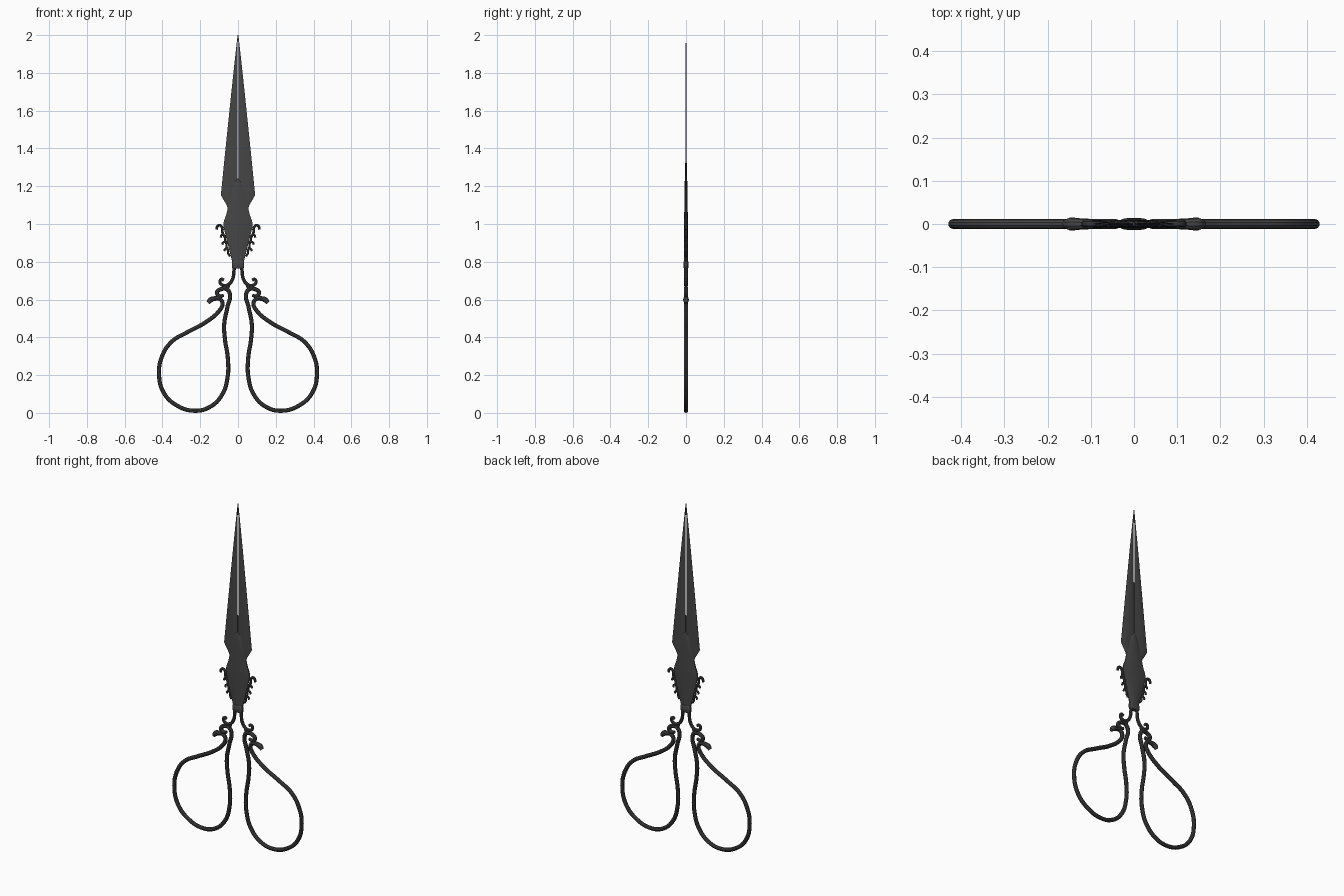
import bpy, bmesh, math

if "Cube" in bpy.data.objects:
    bpy.data.objects.remove(bpy.data.objects["Cube"])

steel = bpy.data.materials.new("dark_steel")
steel.diffuse_color = (0.06, 0.06, 0.06, 1)
steel.use_nodes = True
steel.node_tree.nodes["Principled BSDF"].inputs["Base Color"].default_value = steel.diffuse_color


def finish(ob, angle=35):
    bpy.ops.object.select_all(action='DESELECT')
    ob.select_set(True)
    bpy.context.view_layer.objects.active = ob
    if ob.type == 'CURVE':
        bpy.ops.object.convert(target='MESH')
        ob = bpy.context.object
    ob.data.materials.clear()
    ob.data.materials.append(steel)
    bpy.ops.object.shade_smooth_by_angle(angle=math.radians(angle))


def loft(name, rows, section):
    """rows: z, x start, x end, half thickness; section: fraction across, fraction of thickness"""
    bm = bmesh.new()
    rings = []
    for z, x0, x1, h in rows:
        pts = [(x0 + (x1 - x0) * t, -h * f) for t, f in section]
        pts += [(x, -y) for x, y in reversed(pts)]
        rings.append([bm.verts.new((x, y, z)) for x, y in pts])
    n = len(rings[0])
    for a, b in zip(rings, rings[1:]):
        for i in range(n):
            j = (i + 1) % n
            bm.faces.new((a[i], a[j], b[j], b[i]))
    bm.faces.new(rings[0][::-1])
    bm.faces.new(rings[-1])
    bmesh.ops.recalc_face_normals(bm, faces=bm.faces)
    me = bpy.data.meshes.new(name)
    bm.to_mesh(me)
    bm.free()
    ob = bpy.data.objects.new(name, me)
    bpy.context.collection.objects.link(ob)
    finish(ob)


def rod(name, pts, r, side):
    """smooth round rod in the xz plane through (x, z, optional radius factor) points"""
    cu = bpy.data.curves.new(name, 'CURVE')
    cu.dimensions = '3D'
    cu.bevel_depth = r
    cu.bevel_resolution = 3
    cu.resolution_u = 8
    cu.use_fill_caps = True
    sp = cu.splines.new('BEZIER')
    sp.bezier_points.add(len(pts) - 1)
    for bp, p in zip(sp.bezier_points, pts):
        bp.co = (side * p[0], 0, p[1])
        bp.radius = p[2] if len(p) > 2 else 1
        bp.handle_left_type = bp.handle_right_type = 'AUTO'
    ob = bpy.data.objects.new(name, cu)
    bpy.context.collection.objects.link(ob)
    finish(ob)


# Rows and paths for the right half
blade_rows = [(1.07, .003, .05, .005), (1.10, .003, .06, .005), (1.125, .003, .075, .005),
              (1.153, .003, .091, .005), (1.40, .003, .066, .0035), (1.7, .003, .035, .0025),
              (1.9, .003, .0135, .0018), (2.0, .0005, .002, .001)]
blade_section = [(0, .5), (.3, .85), (.55, 1), (.8, .7), (1, .12)]

bow = [(.075, .622, .75), (.098, .619), (.111, .637), (.09, .655), (.06, .655), (.043, .628),
       (.056, .56), (.073, .47), (.069, .39), (.054, .29), (.055, .19), (.085, .095),
       (.15, .031), (.232, .0115), (.325, .04), (.392, .105), (.418, .2), (.402, .3),
       (.35, .378), (.272, .425), (.165, .484), (.1, .54), (.082, .578), (.095, .602),
       (.125, .605, 1.15), (.146, .597, 1.35), (.158, .582, .9)]
stem = [(.02, .78), (.022, .745), (.028, .71), (.05, .68), (.077, .674), (.095, .692, .9),
        (.087, .708, .85), (.075, .702, .9)]
hook = [(-.012, -.06), (.004, -.03), (.006, -.006), (.018, .008), (.031, .003), (.036, -.014)]

for side, word in ((1, "right"), (-1, "left")):
    # Half blades with a hairline gap between them
    loft(word + "_blade", [(z, side * a, side * b, h) for z, a, b, h in blade_rows], blade_section)
    # Finger bow with its scrolled ends, the stem up to the collar, and the joint between them
    rod(word + "_finger_bow", bow, .0115, side)
    rod(word + "_stem", stem, .0095, side)
    rod(word + "_bow_link", [(.05, .68), (.052, .668), (.06, .655)], .009, side)
    # Row of curled hooks down the edge of the shank
    for i, (x, z, s) in enumerate(((.078, .985, 1), (.066, .938, .7), (.058, .9, .68), (.05, .865, .62))):
        rod(f"{word}_hook_{i + 1}", [(x + px * s, z + pz * s) for px, pz in hook],
            .0075 * (.4 + .6 * s), side)

# Shield-shaped shank covering the blade roots
outline = [(.79, .028, .010), (.80, .031, .010), (.86, .046, .010), (.93, .063, .010),
           (.985, .077, .010), (1.0, .078, .010), (1.02, .073, .010), (1.05, .062, .0095),
           (1.08, .055, .009), (1.11, .052, .009), (1.15, .044, .0085), (1.19, .031, .008),
           (1.22, .016, .007), (1.24, .002, .006)]
loft("shank", [(z, -w, w, h) for z, w, h in outline],
     [(0, .3), (.12, .6), (.3, .87), (.5, 1), (.7, .87), (.88, .6), (1, .3)])

# Collar between shank and stems
loft("collar", [(.764, -.027, .027, .010), (.769, -.031, .031, .0125), (.785, -.033, .033, .0135),
                (.80, -.031, .031, .0125), (.806, -.027, .027, .010)],
     [(0, .5), (.08, .85), (.25, 1), (.75, 1), (.92, .85), (1, .5)])
